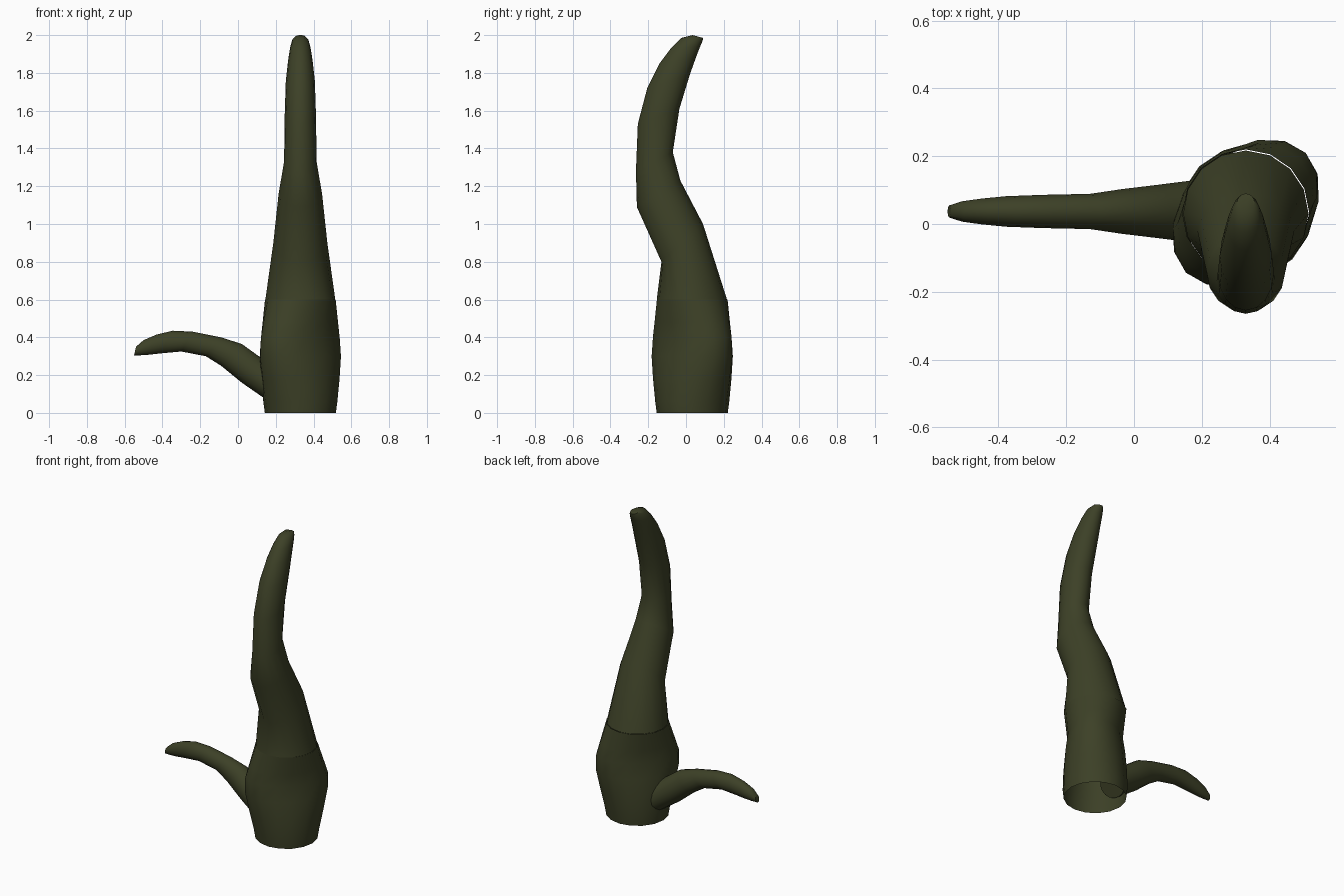
import bpy, bmesh, math
from mathutils import Vector

if "Cube" in bpy.data.objects:
    bpy.data.objects.remove(bpy.data.objects["Cube"])

olive = bpy.data.materials.new("dark_olive")
olive.diffuse_color = (0.046, 0.052, 0.020, 1)
olive.use_nodes = True
olive.node_tree.nodes["Principled BSDF"].inputs["Base Color"].default_value = olive.diffuse_color


def tube(name, rings, sides=16, cap_start=False, cap_end=False):
    """Skin a tube through rings given as (centre, half axis, half axis)."""
    bm = bmesh.new()
    loops = []
    for c, u, v in rings:
        angles = [2 * math.pi * i / sides for i in range(sides)]
        loops.append([bm.verts.new(c + u * math.cos(a) + v * math.sin(a)) for a in angles])
    for a, b in zip(loops, loops[1:]):
        for i in range(sides):
            j = (i + 1) % sides
            bm.faces.new((a[i], a[j], b[j], b[i]))
    if cap_start:
        bm.faces.new(loops[0][::-1])
    if cap_end:
        bm.faces.new(loops[-1])
    bmesh.ops.recalc_face_normals(bm, faces=bm.faces)
    mesh = bpy.data.meshes.new(name)
    bm.to_mesh(mesh)
    bm.free()
    mesh.materials.append(olive)
    ob = bpy.data.objects.new(name, mesh)
    bpy.context.collection.objects.link(ob)
    bpy.ops.object.select_all(action='DESELECT')
    ob.select_set(True)
    bpy.context.view_layer.objects.active = ob
    bpy.ops.object.shade_smooth_by_angle(angle=math.radians(50))
    return ob


def span(p, q, side):
    """Ring between two opposite outline points, with a sideways half width."""
    p, q = Vector(p), Vector(q)
    return (p + q) / 2, (q - p) / 2, Vector(side)


# Hollow stump, bulging along one diagonal
diag = Vector((1, 1, 0)).normalized()
cross = Vector((-1, 1, 0)).normalized()
stump = [(0.0, 0.188, 0.188), (0.06, 0.198, 0.194), (0.18, 0.225, 0.19), (0.30, 0.25, 0.18),
         (0.40, 0.25, 0.166), (0.48, 0.225, 0.174), (0.60, 0.187, 0.187)]
tube("stump", [(Vector((0.33, 0.033, z)), diag * a, cross * b) for z, a, b in stump])

# Tall tentacle: front (y, z), back (y, z), half width in x
tall = [(-0.155, 0.60, 0.217, 0.60, 0.185), (-0.13, 0.80, 0.09, 1.00, 0.143),
        (-0.26, 1.09, -0.03, 1.23, 0.115), (-0.265, 1.28, -0.07, 1.38, 0.086),
        (-0.255, 1.53, -0.035, 1.61, 0.083), (-0.205, 1.72, 0.02, 1.79, 0.077),
        (-0.14, 1.85, 0.052, 1.88, 0.065), (-0.08, 1.93, 0.075, 1.94, 0.054),
        (-0.025, 1.985, 0.088, 1.97, 0.042), (0.035, 2.0, 0.09, 1.985, 0.026)]
tube("tall_tentacle", [span((0.33, y0, z0), (0.33, y1, z1), (w, 0, 0))
                       for y0, z0, y1, z1, w in tall], cap_end=True)

# Side tentacle: top (x, z), bottom (x, z), half width in y
side = [(0.25, 0.20, 0.15, 0.07, 0.095), (0.11, 0.30, 0.02, 0.16, 0.078),
        (0.02, 0.365, -0.09, 0.25, 0.066), (-0.09, 0.40, -0.17, 0.30, 0.052),
        (-0.24, 0.43, -0.30, 0.325, 0.049), (-0.345, 0.435, -0.41, 0.315, 0.045),
        (-0.43, 0.415, -0.47, 0.308, 0.038), (-0.50, 0.385, -0.515, 0.305, 0.030),
        (-0.54, 0.35, -0.55, 0.305, 0.018)]
tube("side_tentacle", [span((x0, 0.037, z0), (x1, 0.037, z1), (0, w, 0))
                       for x0, z0, x1, z1, w in side], cap_start=True, cap_end=True)
